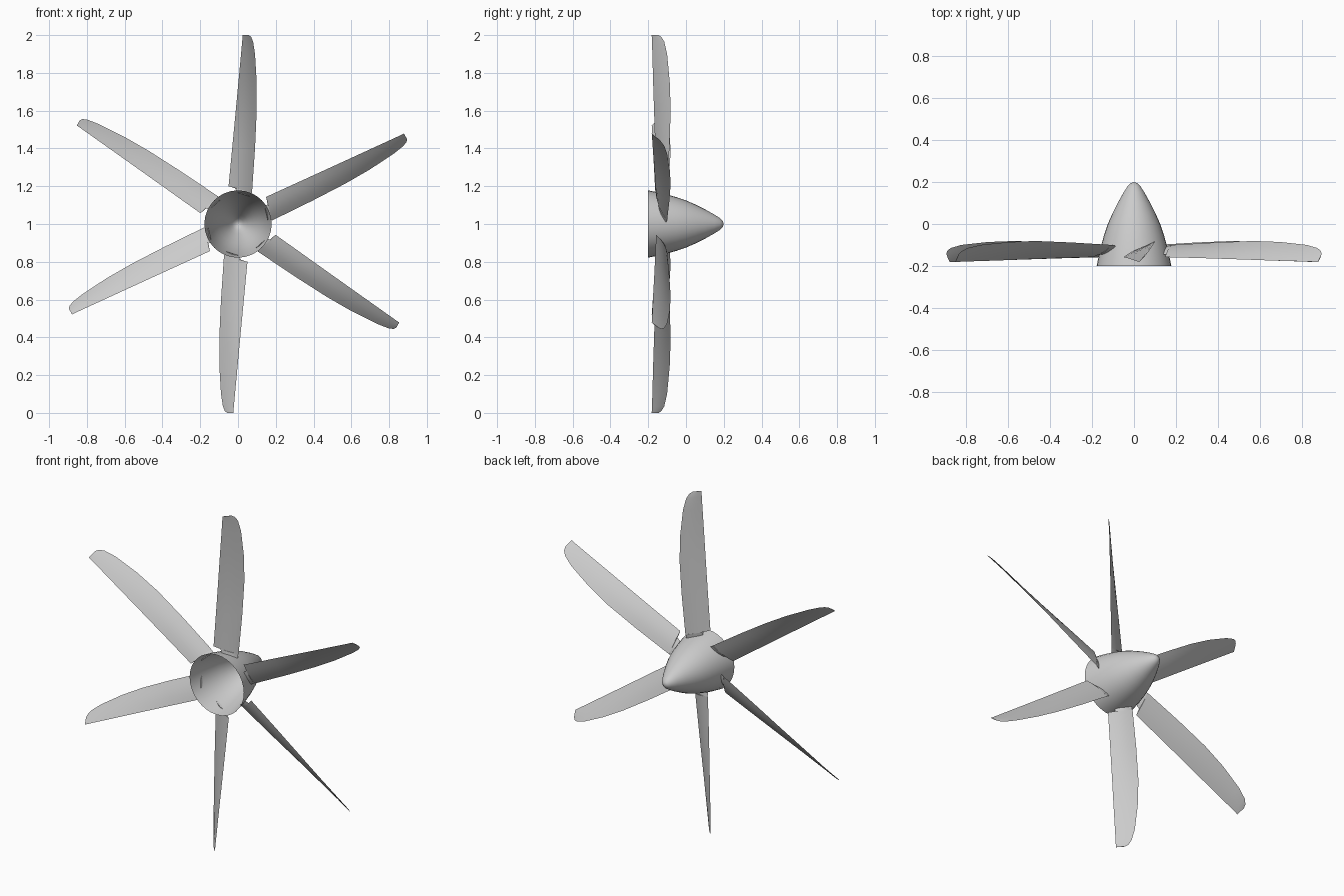
import bpy, bmesh, math
from mathutils import Vector, Matrix

if "Cube" in bpy.data.objects:
    bpy.data.objects.remove(bpy.data.objects["Cube"], do_unlink=True)

grey = bpy.data.materials.new("light_grey_metal")
grey.use_nodes = True
COLOUR = (0.6, 0.6, 0.6, 1)
grey.diffuse_color = COLOUR
grey.node_tree.nodes["Principled BSDF"].inputs["Base Color"].default_value = COLOUR

HUB = Vector((0, 0, 1))


def finish(bm, name, angle):
    mesh = bpy.data.meshes.new(name)
    bm.to_mesh(mesh)
    bm.free()
    obj = bpy.data.objects.new(name, mesh)
    bpy.context.collection.objects.link(obj)
    mesh.materials.append(grey)
    bpy.ops.object.select_all(action='DESELECT')
    obj.select_set(True)
    bpy.context.view_layer.objects.active = obj
    bpy.ops.object.shade_smooth_by_angle(angle=math.radians(angle))
    return obj


# Spinner: hollow nose cone, open at the front end
profile = [(0.178, -0.2), (0.168, -0.15), (0.156, -0.1), (0.142, -0.05),
           (0.125, 0), (0.103, 0.05), (0.078, 0.1), (0.05, 0.15),
           (0.031, 0.18), (0.016, 0.195), (0, 0.2)]
bm = bmesh.new()
pts = [bm.verts.new((r, y, 0)) for r, y in profile]
edges = [bm.edges.new(pair) for pair in zip(pts, pts[1:])]
bmesh.ops.spin(bm, geom=pts + edges, cent=(0, 0, 0), axis=(0, 1, 0),
               angle=math.tau, steps=32)
bmesh.ops.remove_doubles(bm, verts=bm.verts, dist=0.0005)
bmesh.ops.recalc_face_normals(bm, faces=bm.faces)
bmesh.ops.translate(bm, verts=bm.verts, vec=HUB)
finish(bm, "spinner", 50)

# Blade stations: straight edge point, curved edge point, thickness
stations = [
    ((-0.01, -0.145, 0.168), (0.072, -0.105, 0.142), 0.016),
    ((-0.013, -0.145, 0.19), (0.072, -0.1, 0.165), 0.016),
    ((-0.05, -0.158, 0.2), (0.074, -0.1, 0.165), 0.016),
    ((-0.031, -0.163, 0.4), (0.09, -0.088, 0.4), 0.013),
    ((-0.012, -0.169, 0.6), (0.099, -0.081, 0.6), 0.01),
    ((0.002, -0.174, 0.75), (0.099, -0.086, 0.75), 0.008),
    ((0.016, -0.178, 0.9), (0.09, -0.1, 0.9), 0.006),
    ((0.022, -0.18, 0.965), (0.08, -0.115, 0.965), 0.005),
    ((0.024, -0.181, 0.99), (0.07, -0.13, 0.99), 0.004),
    ((0.025, -0.182, 1), (0.058, -0.145, 1), 0.003),
]
STEPS = 6


def section(straight, curved, thick):
    """Closed lens-shaped ring between the two blade edges."""
    a, c = Vector(straight), Vector(curved)
    chord = c - a
    normal = Vector((-chord.y, chord.x, 0)).normalized()
    ring = []
    for i in range(2 * STEPS):
        t = i / STEPS if i <= STEPS else 2 - i / STEPS
        side = 1 if i <= STEPS else -1
        ring.append(a + chord * t + normal * side * thick / 2 * math.sin(math.pi * t))
    return ring


# Six twisted blades around the hub
for n in range(6):
    bm = bmesh.new()
    rings = [[bm.verts.new(p) for p in section(*s)] for s in stations]
    count = 2 * STEPS
    for lower, upper in zip(rings, rings[1:]):
        for i in range(count):
            j = (i + 1) % count
            bm.faces.new((lower[i], lower[j], upper[j], upper[i]))
    bm.faces.new(rings[0])
    bm.faces.new(rings[-1])
    bmesh.ops.recalc_face_normals(bm, faces=bm.faces)
    turn = Matrix.Rotation(n * math.pi / 3, 4, 'Y')
    bmesh.ops.transform(bm, matrix=Matrix.Translation(HUB) @ turn, verts=bm.verts)
    finish(bm, f"blade_{n + 1}", 35)
